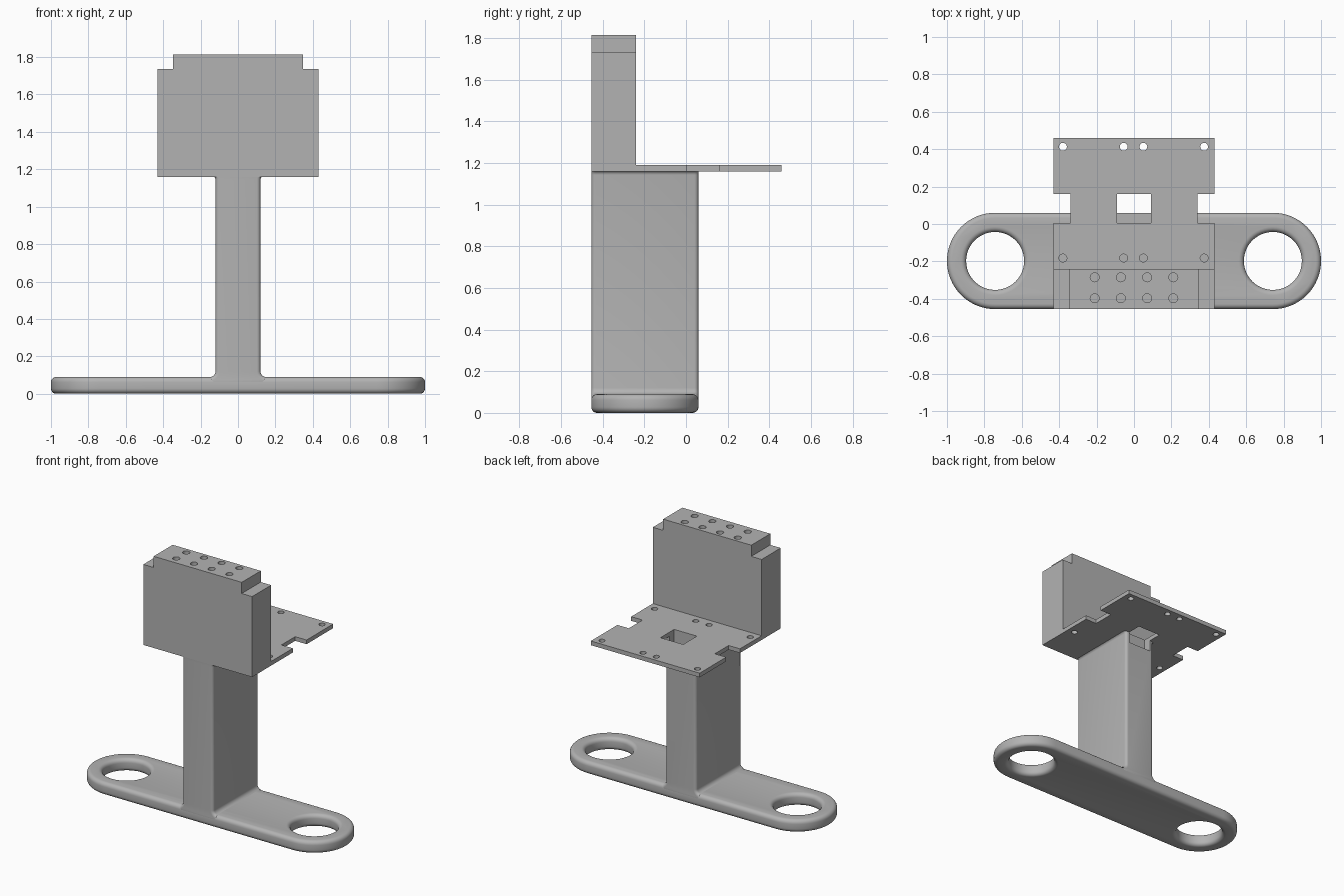
import bpy, bmesh
from math import sin, cos, pi
from mathutils import Vector

if "Cube" in bpy.data.objects:
    bpy.data.objects.remove(bpy.data.objects["Cube"])

grey = bpy.data.materials.new("plain_grey")
grey.use_nodes = True
grey.diffuse_color = (0.45, 0.45, 0.45, 1)
grey.node_tree.nodes["Principled BSDF"].inputs["Base Color"].default_value = (0.45, 0.45, 0.45, 1)

FRONT, BACK = -0.455, 0.06
MID = (FRONT + BACK) / 2
RADIUS = (BACK - FRONT) / 2
PLATE_Z, PLATE_TOP = 1.16, 1.19
HEAD_BACK = -0.24


def arc(cx, cy, r, start, end, n):
    """Points on an arc, angles in half turns."""
    angles = [pi * (start + (end - start) * i / n) for i in range(n + 1)]
    return [(cx + r * cos(a), cy + r * sin(a)) for a in angles]


def prism(name, outline, low, high, along="z"):
    """Extrude a closed outline along z, or an x-z outline along y."""
    bm = bmesh.new()
    if along == "z":
        pts, move = [(a, b, low) for a, b in outline], Vector((0, 0, high - low))
    else:
        pts, move = [(a, low, b) for a, b in outline], Vector((0, high - low, 0))
    face = bm.faces.new([bm.verts.new(p) for p in pts])
    new = bmesh.ops.extrude_face_region(bm, geom=[face])["geom"]
    bmesh.ops.translate(bm, vec=move, verts=[v for v in new if isinstance(v, bmesh.types.BMVert)])
    bmesh.ops.recalc_face_normals(bm, faces=bm.faces)
    mesh = bpy.data.meshes.new(name)
    bm.to_mesh(mesh)
    bm.free()
    mesh.materials.append(grey)
    obj = bpy.data.objects.new(name, mesh)
    bpy.context.collection.objects.link(obj)
    return obj


def rect(x0, x1, y0, y1):
    return [(x0, y0), (x1, y0), (x1, y1), (x0, y1)]


def disc(x, y, r, n=24):
    return arc(x, y, r, 0, 2, n)[:-1]


def apply(obj, mod):
    bpy.ops.object.select_all(action="DESELECT")
    bpy.context.view_layer.objects.active = obj
    obj.select_set(True)
    bpy.ops.object.modifier_apply(modifier=mod.name)


def cut(obj, outline, low, high):
    cutter = prism("cutter", outline, low, high)
    cutter.hide_render = True
    mod = obj.modifiers.new("cut", "BOOLEAN")
    mod.operation, mod.solver, mod.object = "DIFFERENCE", "EXACT", cutter
    apply(obj, mod)
    bpy.data.objects.remove(cutter)


def round_edges(obj, width):
    mod = obj.modifiers.new("round", "BEVEL")
    mod.width, mod.segments = width, 5
    mod.limit_method, mod.angle_limit = "ANGLE", 0.7
    mod.use_clamp_overlap = False
    apply(obj, mod)


def smooth(obj):
    bpy.ops.object.select_all(action="DESELECT")
    bpy.context.view_layer.objects.active = obj
    obj.select_set(True)
    bpy.ops.object.shade_smooth_by_angle(angle=0.6)


# Long base with round ends and two large rounded holes
end = 1 - RADIUS
base = prism("base", arc(end, MID, RADIUS, -0.5, 0.5, 32) + arc(-end, MID, RADIUS, 0.5, 1.5, 32), 0, 0.09)
for side in (-1, 1):
    cut(base, disc(side * end, MID, 0.155, 48), -0.1, 0.2)
round_edges(base, 0.028)
smooth(base)

# Column with flared foot and top, rounded front and back edges
half = [(0.15, 0.035)] + arc(0.15, 0.12, 0.03, 1.5, 1, 6) + arc(0.14, 1.143, 0.02, 1, 0.5, 6) + [(0.14, 1.2)]
column = prism("column", half + [(-x, z) for x, z in reversed(half)], FRONT, BACK, "y")
round_edges(column, 0.02)
cut(column, rect(-1, 1, -1, 1), PLATE_Z, 1.5)
cut(column, rect(-0.09, 0.09, 0.005, 0.16), 1.08, 1.5)
smooth(column)

# Thin plate with side notches, a square opening and screw holes
right_side = [(0.43, HEAD_BACK), (0.43, 0.005), (0.34, 0.005), (0.34, 0.16), (0.43, 0.16), (0.43, 0.46)]
plate = prism("plate", right_side + [(-x, y) for x, y in reversed(right_side)], PLATE_Z, PLATE_TOP)
cut(plate, rect(-0.09, 0.09, 0.005, 0.16), 1.1, 1.3)
for x in (-0.38, -0.055, 0.05, 0.375):
    for y in (-0.182, 0.413):
        cut(plate, disc(x, y, 0.021), 1.1, 1.3)
smooth(plate)

# Upright head block with a stepped top and two rows of blind holes
step = [(0.43, PLATE_Z), (0.43, 1.735), (0.348, 1.735), (0.348, 1.815)]
head = prism("head_block", step + [(-x, z) for x, z in reversed(step)], FRONT, HEAD_BACK, "y")
for x in (-0.21, -0.07, 0.07, 0.21):
    for y in (-0.285, -0.397):
        cut(head, disc(x, y, 0.024), 1.74, 1.9)
smooth(head)
